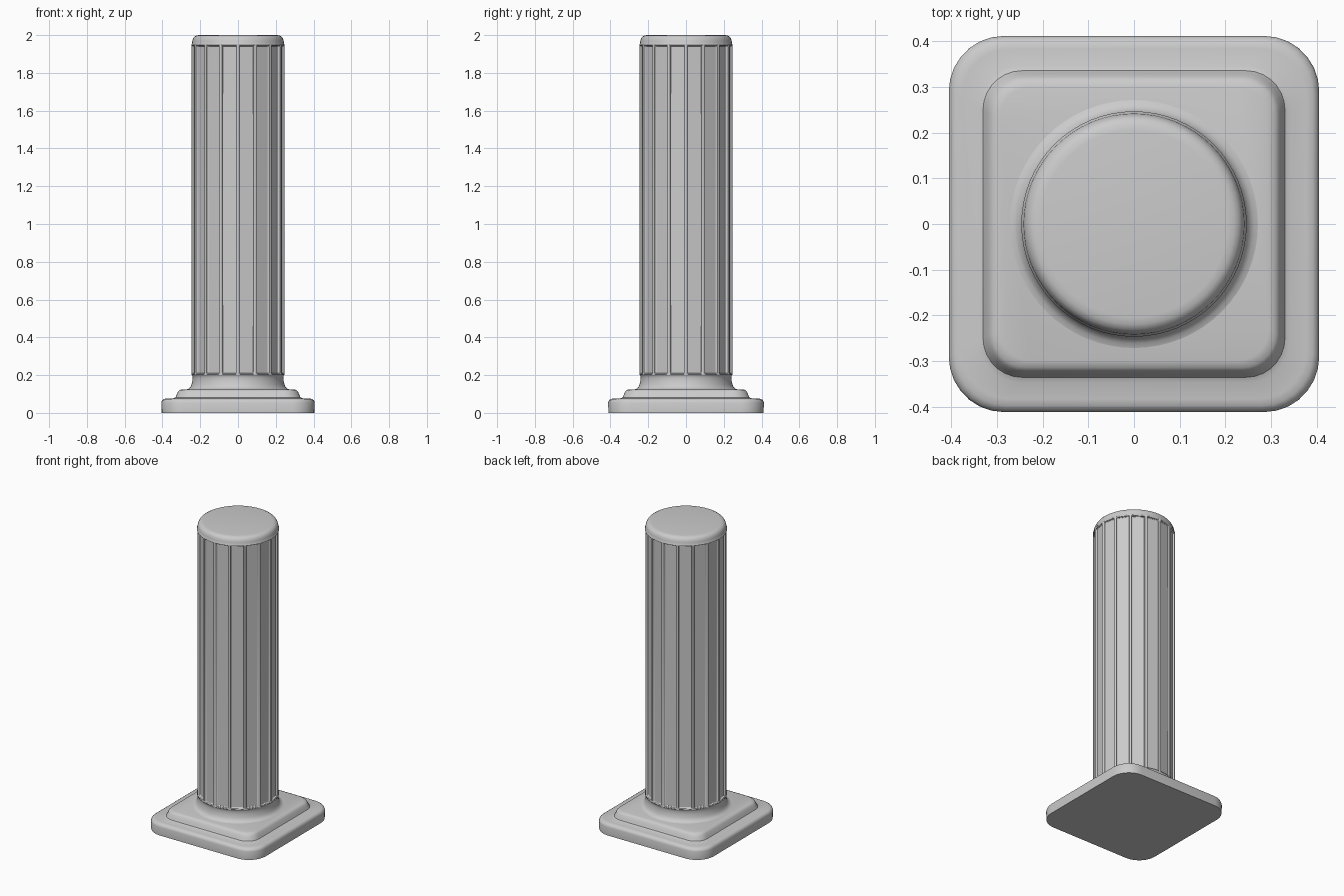
import bpy, bmesh, math

if "Cube" in bpy.data.objects:
    bpy.data.objects.remove(bpy.data.objects["Cube"])


def make_object(name, bm, angle=40):
    bmesh.ops.recalc_face_normals(bm, faces=bm.faces)
    mesh = bpy.data.meshes.new(name)
    bm.to_mesh(mesh)
    bm.free()
    ob = bpy.data.objects.new(name, mesh)
    bpy.context.collection.objects.link(ob)
    bpy.ops.object.select_all(action='DESELECT')
    ob.select_set(True)
    bpy.context.view_layer.objects.active = ob
    bpy.ops.object.shade_smooth_by_angle(angle=math.radians(angle))
    return ob


def loft(bm, rings, cap_start=False, cap_end=False):
    loops = [[bm.verts.new(p) for p in ring] for ring in rings]
    n = len(loops[0])
    for a, b in zip(loops, loops[1:]):
        for i in range(n):
            j = (i + 1) % n
            bm.faces.new((a[i], a[j], b[j], b[i]))
    if cap_start:
        bm.faces.new(loops[0][::-1])
    if cap_end:
        bm.faces.new(loops[-1])


def circle(r, z, n):
    return [(r * math.cos(2 * math.pi * i / n), r * math.sin(2 * math.pi * i / n), z)
            for i in range(n)]


def rounded_square(h, z, r, seg=7):
    pts = []
    for q in range(4):
        cx = (h - r) * (1 if q in (0, 3) else -1)
        cy = (h - r) * (1 if q in (0, 1) else -1)
        for i in range(seg + 1):
            a = math.pi / 2 * (q + i / seg)
            pts.append((cx + r * math.cos(a), (cy + r * math.sin(a)) * 1.015, z))
    return pts


# Stepped plinth: (half width, height, corner radius)
steps = [(0.405, 0, 0.12), (0.406, 0.055, 0.12), (0.402, 0.067, 0.118),
         (0.392, 0.074, 0.113), (0.378, 0.076, 0.105), (0.342, 0.077, 0.09),
         (0.331, 0.082, 0.085), (0.325, 0.095, 0.082), (0.318, 0.112, 0.078),
         (0.310, 0.121, 0.074), (0.295, 0.125, 0.068)]
bm = bmesh.new()
loft(bm, [rounded_square(*s) for s in steps], True, True)
make_object("plinth", bm)

# Flared neck between plinth and shaft
neck = [(0.275, 0.124), (0.262, 0.128), (0.252, 0.137), (0.246, 0.15),
        (0.241, 0.17), (0.240, 0.188), (0.242, 0.198), (0.247, 0.204)]
bm = bmesh.new()
loft(bm, [circle(r, z, 64) for r, z in neck])
make_object("neck", bm)

# Sixteen-sided shaft with a recessed panel on every face
bm = bmesh.new()
loft(bm, [circle(0.247, z, 16) for z in (0.2, 1.952)])
panels = list(bm.faces)
bmesh.ops.recalc_face_normals(bm, faces=panels)
bmesh.ops.inset_individual(bm, faces=panels, thickness=0.011, depth=0)
bmesh.ops.inset_individual(bm, faces=panels, thickness=0.004, depth=-0.013)
shaft = make_object("fluted_shaft", bm)
bevel = shaft.modifiers.new("soft_edges", 'BEVEL')
bevel.width = 0.003
bevel.segments = 2
bevel.limit_method = 'ANGLE'
bevel.angle_limit = math.radians(35)

# Rounded cap
cap = [(0.247, 1.948), (0.243, 1.955), (0.242, 1.968), (0.238, 1.982),
       (0.231, 1.992), (0.22, 1.998), (0.205, 2.0)]
bm = bmesh.new()
loft(bm, [circle(r, z, 64) for r, z in cap], cap_end=True)
make_object("cap", bm)
